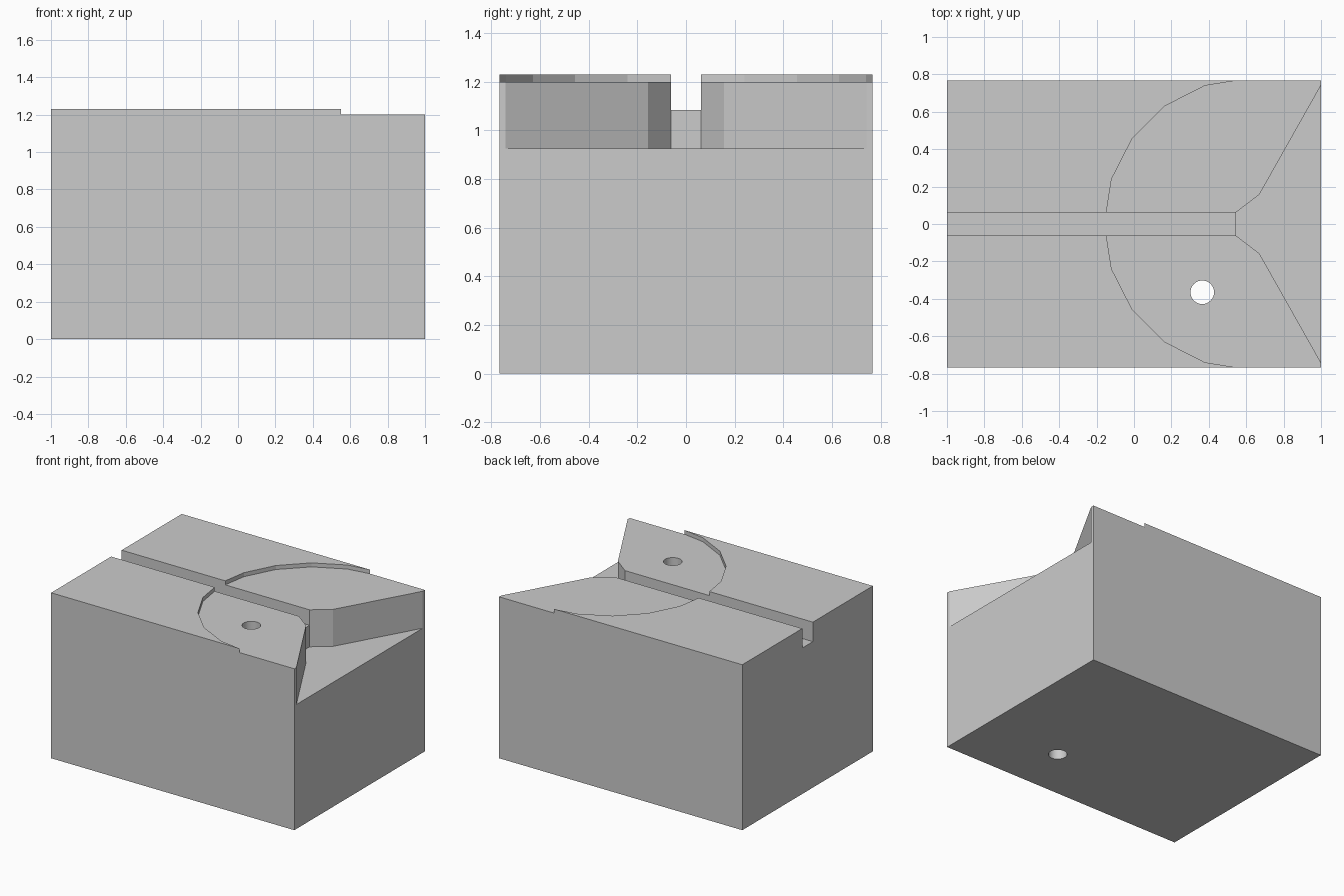
import bpy, bmesh
from math import cos, sin, pi

cube = bpy.data.objects.get("Cube")
if cube:
    bpy.data.objects.remove(cube, do_unlink=True)

HALF_Y = 0.767
TOP = 1.23
OVER = 1.4

grey = bpy.data.materials.new("plain grey")
grey.use_nodes = True
colour = (0.6, 0.6, 0.6, 1)
grey.diffuse_color = colour
grey.node_tree.nodes["Principled BSDF"].inputs["Base Color"].default_value = colour


def prism(name, outline, low, high):
    """Extrude a flat outline upward into a closed solid."""
    bm = bmesh.new()
    face = bm.faces.new([bm.verts.new((x, y, low)) for x, y in outline])
    up = bmesh.ops.extrude_face_region(bm, geom=[face])["geom"]
    bmesh.ops.translate(bm, vec=(0, 0, high - low),
                        verts=[v for v in up if isinstance(v, bmesh.types.BMVert)])
    bmesh.ops.recalc_face_normals(bm, faces=bm.faces)
    mesh = bpy.data.meshes.new(name)
    bm.to_mesh(mesh)
    bm.free()
    mesh.materials.append(grey)
    obj = bpy.data.objects.new(name, mesh)
    bpy.context.collection.objects.link(obj)
    return obj


def rectangle(x0, x1, y):
    return [(x0, -y), (x1, -y), (x1, y), (x0, y)]


def arc(cx, cy, radius, start, sides, count):
    return [(cx + radius * cos(start + 2 * pi * i / sides),
             cy + radius * sin(start + 2 * pi * i / sides)) for i in range(count)]


block = prism("block", rectangle(-1, 1, HALF_Y), 0, TOP)

# Shallow recess: half round at the back, open to the end of the block
recess = arc(0.62, 0, 0.778, pi / 2, 20, 11) + [(1.2, -0.778), (1.2, 0.778)]

# Flared pocket opening at the end, with angled throat
half = [(0.545, 0.062), (0.67, 0.157), (1.0, 0.742), (1.2, 1.097)]
flare = half + [(x, -y) for x, y in reversed(half)]

cutters = [
    prism("recess_cutter", recess, 1.20, OVER),
    prism("groove_cutter", rectangle(-1.2, 0.7, 0.062), 1.085, OVER),
    prism("flare_cutter", flare, 0.925, OVER),
    prism("hole_cutter", arc(0.365, -0.365, 0.063, 0, 32, 32), -0.2, OVER),
]

# Cut every pocket into the block, then drop the cutters
for cutter in cutters:
    mod = block.modifiers.new(cutter.name, "BOOLEAN")
    mod.operation = "DIFFERENCE"
    mod.solver = "EXACT"
    mod.object = cutter

bpy.context.view_layer.objects.active = block
for obj in bpy.context.selected_objects:
    obj.select_set(False)
block.select_set(True)
for cutter in cutters:
    bpy.ops.object.modifier_apply(modifier=cutter.name)
    bpy.data.objects.remove(cutter, do_unlink=True)

# Rounded hole, crisp edges elsewhere
bpy.ops.object.shade_smooth_by_angle(angle=pi / 12)
